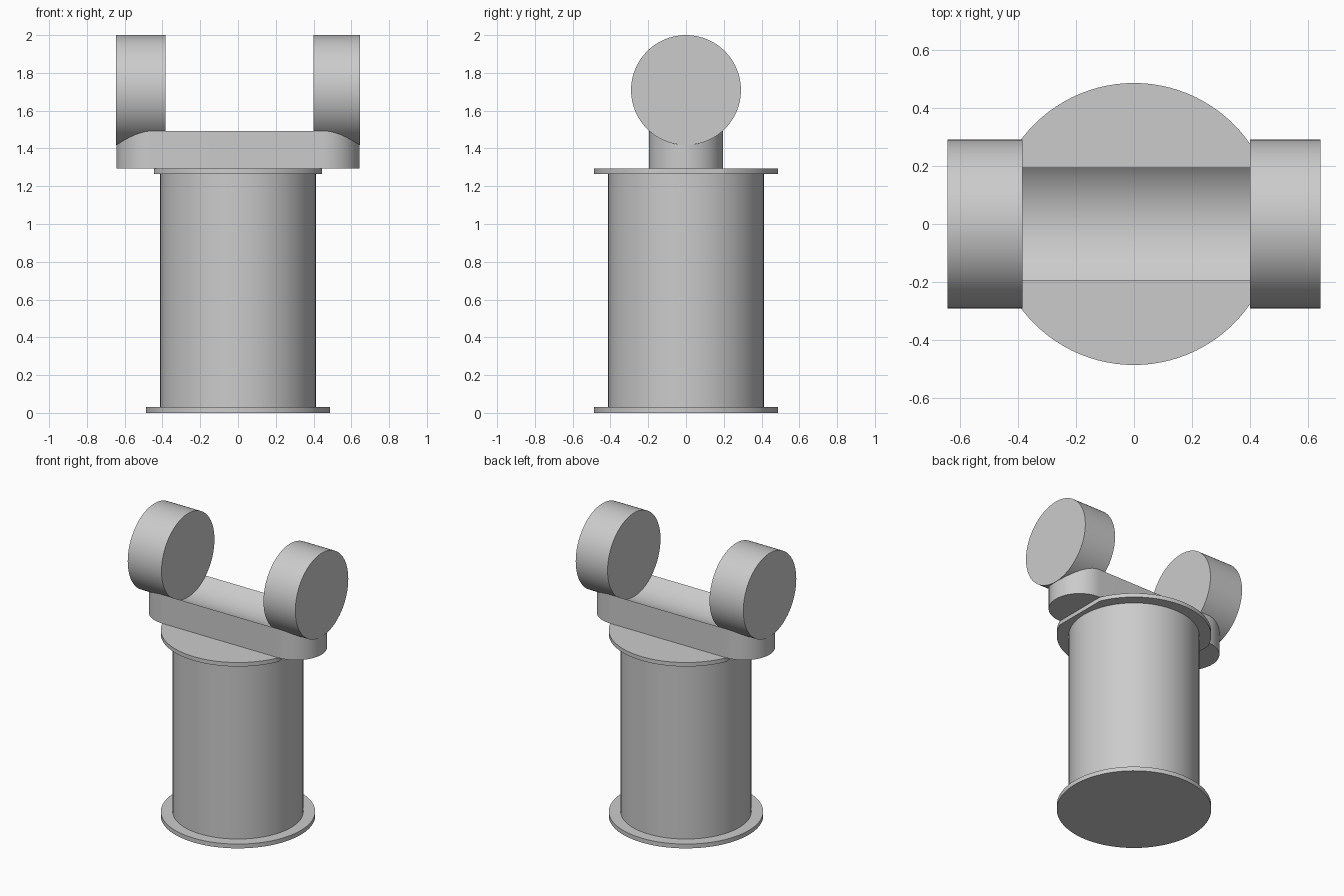
import bpy, bmesh, math
from mathutils import Matrix

cube = bpy.data.objects.get("Cube")
if cube:
    bpy.data.objects.remove(cube, do_unlink=True)

# Single plain grey
grey = bpy.data.materials.new("plain grey")
grey.use_nodes = True
colour = (0.6, 0.6, 0.6, 1)
grey.diffuse_color = colour
grey.node_tree.nodes["Principled BSDF"].inputs["Base Color"].default_value = colour


def finish(name, bm):
    bmesh.ops.recalc_face_normals(bm, faces=bm.faces)
    mesh = bpy.data.meshes.new(name)
    bm.to_mesh(mesh)
    bm.free()
    mesh.materials.append(grey)
    obj = bpy.data.objects.new(name, mesh)
    bpy.context.collection.objects.link(obj)
    bpy.ops.object.select_all(action='DESELECT')
    obj.select_set(True)
    bpy.context.view_layer.objects.active = obj
    bpy.ops.object.shade_smooth_by_angle(angle=math.radians(30))
    return obj


def cylinder(name, radius, start, end, axis='Z', height=0, trim=None):
    """Cylinder from start to end along an axis, optionally trimmed flat at x = +-trim."""
    bm = bmesh.new()
    place = Matrix.Translation((0, 0, (start + end) / 2))
    if axis == 'X':
        place = Matrix.Translation(((start + end) / 2, 0, height)) @ Matrix.Rotation(math.pi / 2, 4, 'Y')
    bmesh.ops.create_cone(bm, cap_ends=True, segments=96, radius1=radius,
                          radius2=radius, depth=end - start, matrix=place)
    if trim:
        for side in (-1, 1):
            cut = bmesh.ops.bisect_plane(bm, geom=bm.verts[:] + bm.edges[:] + bm.faces[:],
                                         plane_co=(side * trim, 0, 0), plane_no=(side, 0, 0),
                                         clear_outer=True)
            edges = [e for e in cut["geom_cut"] if isinstance(e, bmesh.types.BMEdge)]
            bmesh.ops.contextual_create(bm, geom=edges)
    return finish(name, bm)


# Upright column with its two flanges
cylinder("base_flange", 0.487, 0, 0.03)
cylinder("column", 0.412, 0.03, 1.265)
cylinder("top_flange", 0.487, 1.265, 1.293, trim=0.445)

# Pair of discs lying in the saddle
DISC_R, DISC_Z = 0.291, 1.709
cylinder("right_disc", DISC_R, -0.645, -0.385, 'X', DISC_Z)
cylinder("left_disc", DISC_R, 0.40, 0.645, 'X', DISC_Z)

# Saddle bar: round-ended plan, with a concave trough along its top
END_R, END_X, BOTTOM, STEPS = 0.195, 0.448, 1.293, 48
bm = bmesh.new()
rings = []
for i in range(STEPS + 1):
    t = math.pi * (i / STEPS - 0.5)
    y = END_R * math.sin(t)
    x = END_X + END_R * math.cos(t)
    top = DISC_Z - math.sqrt(DISC_R ** 2 - y ** 2)
    rings.append([bm.verts.new(p) for p in
                  ((-x, y, BOTTOM), (x, y, BOTTOM), (x, y, top), (-x, y, top))])
for a, b in zip(rings, rings[1:]):
    for k in range(4):
        n = (k + 1) % 4
        bm.faces.new((a[k], a[n], b[n], b[k]))
bm.faces.new(rings[0])
bm.faces.new(rings[-1])
finish("saddle_bar", bm)
